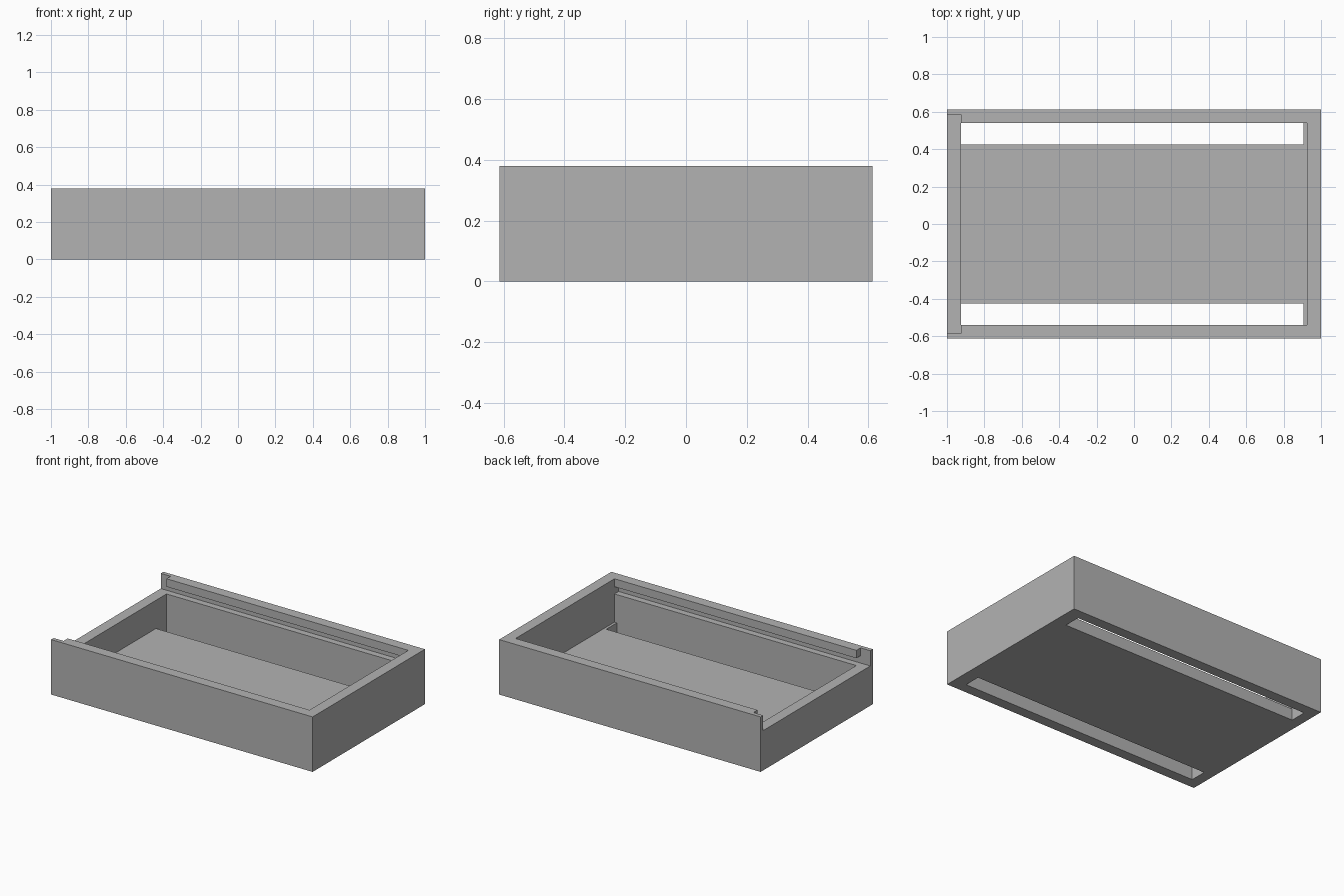
import bpy
import bmesh

cube = bpy.data.objects.get("Cube")
if cube:
    bpy.data.objects.remove(cube, do_unlink=True)

# Single plain grey material
grey = bpy.data.materials.new("plain grey")
grey.use_nodes = True
colour = (0.45, 0.45, 0.45, 1)
grey.diffuse_color = colour
grey.node_tree.nodes["Principled BSDF"].inputs["Base Color"].default_value = colour


def block(name, x, y, z):
    """Axis-aligned block given its (min, max) range on each axis."""
    bm = bmesh.new()
    bmesh.ops.create_cube(bm, size=1)
    for v in bm.verts:
        v.co = [r[0] if c < 0 else r[1] for c, r in zip(v.co, (x, y, z))]
    mesh = bpy.data.meshes.new(name)
    bm.to_mesh(mesh)
    bm.free()
    mesh.materials.append(grey)
    obj = bpy.data.objects.new(name, mesh)
    bpy.context.collection.objects.link(obj)
    return obj


# Main dimensions
half_y, height = 0.613, 0.38
inner_x, inner_y = 0.925, 0.54
groove_y, groove_bottom, groove_top = 0.585, 0.275, 0.325
floor, beyond = 0.08, 0.6

tray = block("sliding_lid_tray", (-1, 1), (-half_y, half_y), (0, height))

cutters = [
    # Inside of the tray
    block("cavity", (-inner_x, inner_x), (-inner_y, inner_y), (floor, beyond)),
    # Lid groove under the lips, open at the low end
    block("lid_groove", (-1.1, inner_x), (-groove_y, groove_y),
          (groove_bottom, groove_top)),
    # Wider notch over the low end wall
    block("end_notch", (-1.1, -inner_x), (-groove_y, groove_y),
          (groove_bottom, beyond)),
]
# Long slots through the floor beside the side walls
for side in (-1, 1):
    edges = sorted((side * 0.425, side * inner_y))
    cutters.append(block("floor_slot", (-inner_x, 0.907), edges, (-0.1, 0.2)))

for cutter in cutters:
    cutter.hide_render = True
    mod = tray.modifiers.new(cutter.name, "BOOLEAN")
    mod.operation = "DIFFERENCE"
    mod.solver = "EXACT"
    mod.object = cutter

# Bake the cuts, then remove the cutters
bpy.context.view_layer.update()
graph = bpy.context.evaluated_depsgraph_get()
baked = bpy.data.meshes.new_from_object(tray.evaluated_get(graph))
tray.modifiers.clear()
tray.data = baked
for cutter in cutters:
    bpy.data.objects.remove(cutter, do_unlink=True)
